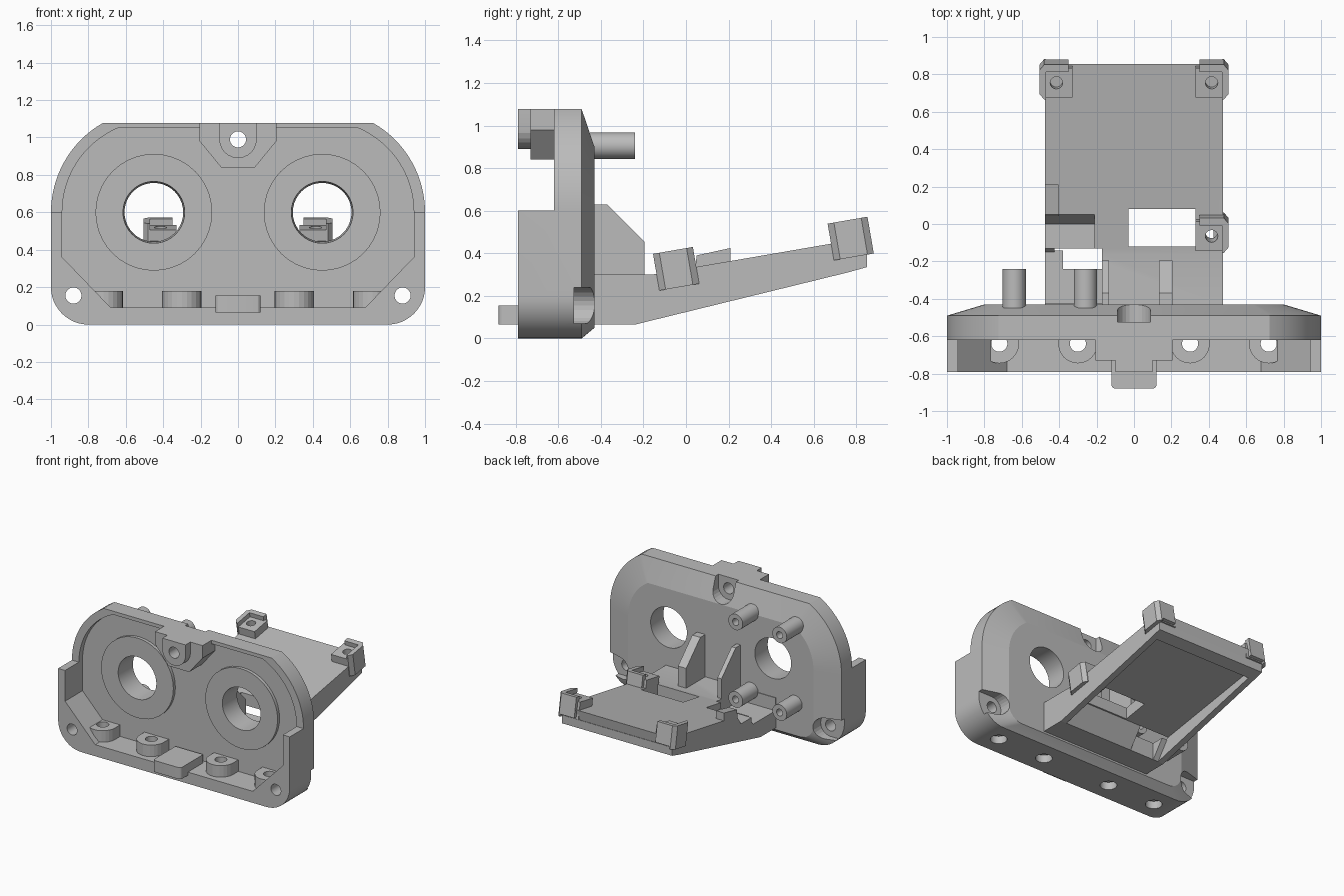
import bpy, bmesh, math
from mathutils import Matrix, Vector

cube = bpy.data.objects.get("Cube")
if cube:
    bpy.data.objects.remove(cube, do_unlink=True)

grey = bpy.data.materials.new("plain_grey")
grey.use_nodes = True
GREY = (0.5, 0.5, 0.5, 1)
grey.diffuse_color = GREY
grey.node_tree.nodes["Principled BSDF"].inputs["Base Color"].default_value = GREY


def loft(name, rings):
    """Closed solid through rings of matching 3D points."""
    bm = bmesh.new()
    loops = [[bm.verts.new(p) for p in ring] for ring in rings]
    n = len(loops[0])
    for a, b in zip(loops, loops[1:]):
        for i in range(n):
            bm.faces.new((a[i], a[(i + 1) % n], b[(i + 1) % n], b[i]))
    bm.faces.new(loops[0])
    bm.faces.new(loops[-1])
    bmesh.ops.recalc_face_normals(bm, faces=bm.faces)
    mesh = bpy.data.meshes.new(name)
    bm.to_mesh(mesh)
    bm.free()
    mesh.materials.append(grey)
    ob = bpy.data.objects.new(name, mesh)
    bpy.context.collection.objects.link(ob)
    return ob


def prism(name, pts, axis, a, b):
    """Extrude a 2D outline along one axis."""
    place = {"x": lambda p, t: (t, p[0], p[1]),
             "y": lambda p, t: (p[0], t, p[1]),
             "z": lambda p, t: (p[0], p[1], t)}[axis]
    return loft(name, [[place(p, t) for p in pts] for t in (a, b)])


def box(name, x0, x1, y0, y1, z0, z1):
    return prism(name, [(x0, y0), (x1, y0), (x1, y1), (x0, y1)], "z", z0, z1)


def arc(cx, cy, r, start, end, n=12):
    return [(cx + r * math.cos(math.radians(start + (end - start) * i / n)),
             cy + r * math.sin(math.radians(start + (end - start) * i / n)))
            for i in range(n + 1)]


def rod(name, cx, cy, r, axis, a, b):
    return prism(name, arc(cx, cy, r, 0, 360, 40)[:-1], axis, a, b)


def combine(ob, tool, op="DIFFERENCE"):
    mod = ob.modifiers.new(op.lower(), "BOOLEAN")
    mod.operation, mod.solver, mod.object = op, "EXACT", tool
    bpy.context.view_layer.objects.active = ob
    bpy.ops.object.modifier_apply(modifier=mod.name)
    bpy.data.objects.remove(tool, do_unlink=True)


def mirrored(pts):
    return pts + [(-x, z) for x, z in reversed(pts)]


def outline(r, top, side, bottom, corner):
    """Face outline: rounded low corners, big shoulders cut off by a flat top."""
    shoulder = math.degrees(math.asin((top - 0.6) / r))
    return mirrored(arc(side - corner, bottom + corner, corner, -90, 0)
                    + arc(0.45, 0.6, r, 0, shoulder, 16))


# Housing shell with sloped rear edge
outer = outline(0.55, 1.077, 1.0, 0, 0.2)
rear = outline(0.35, 0.9, 0.8, 0.05, 0.12)
housing = loft("housing", [[(x, y, z) for x, z in pts]
                           for y, pts in ((-0.79, outer), (-0.49, outer), (-0.43, rear))])
shoulder = math.degrees(math.asin(0.45 / 0.49))
inside = mirrored([(0.68, 0.09), (0.94, 0.36)] + arc(0.45, 0.6, 0.49, 0, shoulder, 16))
combine(housing, prism("cavity", inside, "y", -0.9, -0.575))
combine(housing, box("front_step", -1.1, 1.1, -0.9, -0.62, 0.6, 1.2))

# Lens rims, top screw boss and floor screw bosses
for s in (-1, 1):
    combine(housing, rod("lens_rim", s * 0.45, 0.6, 0.312, "y", -0.6, -0.55), "UNION")
flare = mirrored([(0.09, 0.84), (0.205, 0.98), (0.205, 1.077)])
combine(housing, prism("top_flare", flare, "y", -0.73, -0.54), "UNION")
u_shape = arc(0, 0.99, 0.1, 180, 360) + [(0.1, 1.077), (-0.1, 1.077)]
combine(housing, prism("top_boss", u_shape, "y", -0.79, -0.6), "UNION")
floor_screws = (-0.72, -0.3, 0.3, 0.72)
for x in floor_screws:
    shape = arc(x, -0.64, 0.105, 180, 360) + [(x + 0.105, -0.55), (x - 0.105, -0.55)]
    combine(housing, prism("floor_boss", shape, "z", 0.05, 0.18), "UNION")

# Holes and rear screw recesses
for x in floor_screws:
    combine(housing, rod("hole", x, -0.64, 0.043, "z", -0.1, 0.3))
    combine(housing, rod("counterbore", x, -0.64, 0.06, "z", -0.1, 0.06))
for s in (-1, 1):
    lens = [[(x, y, z) for x, z in arc(s * 0.45, 0.6, r, 0, 360, 40)[:-1]]
            for y, r in ((-0.7, 0.17), (-0.43, 0.157), (-0.3, 0.157))]
    combine(housing, loft("lens_hole", lens))
    combine(housing, rod("hole", s * 0.88, 0.155, 0.043, "y", -0.9, -0.3))
    slot = arc(0.88, 0.155, 0.085, 90, 270) + [(1.1, 0.07), (1.1, 0.24)]
    combine(housing, prism("recess", [(s * x, z) for x, z in slot], "y", -0.525, -0.3))
combine(housing, rod("hole", 0, 0.99, 0.043, "y", -0.9, -0.3))
slot = arc(0, 0.99, 0.088, 180, 360) + [(0.088, 1.2), (-0.088, 1.2)]
combine(housing, prism("recess", slot, "y", -0.525, -0.3))

# Front tab
tab = arc(0.1, -0.86, 0.02, -90, 0, 4) + [(0.12, -0.6)]
prism("front_tab", mirrored(tab), "z", 0.065, 0.155)

# Hollow standoffs behind one lens
for x in (-0.64, -0.26):
    for z in (0.3, 0.905):
        pin = rod("standoff", x, z, 0.062, "y", -0.45, -0.24)
        combine(pin, rod("bore", x, z, 0.027, "y", -0.4, -0.2))

# Sloping deck and its mounting block
deck = prism("deck", [(-0.44, 0.065), (-0.24, 0.065), (-0.13, 0.215), (0.84, 0.375),
                      (0.855, 0.475), (-0.16, 0.3), (-0.44, 0.3)], "x", -0.475, 0.475)
combine(deck, box("window", -0.03, 0.33, -0.12, 0.08, 0, 1))
combine(deck, box("side_notch", -0.6, -0.17, -0.425, -0.13, 0.2, 1))
combine(deck, prism("shelf_cut", [(-0.14, 0.26), (0, 0.26), (0.08, 0.38), (-0.14, 0.38)],
                    "x", -0.6, -0.21))
combine(deck, box("slot", -0.38, -0.17, -0.24, -0.13, 0, 1))
combine(deck, rod("screw_hole", 0.415, -0.055, 0.033, "z", 0, 1))

# Side ribs and end lip under the deck
rib = [(-0.26, 0.065), (-0.24, 0.065), (0.76, 0.31), (0.85, 0.335), (0.85, 0.385), (-0.13, 0.225)]
for x in (-0.475, 0.425):
    prism("deck_rib", rib, "x", x, x + 0.05)
prism("end_lip", [(0.76, 0.31), (0.85, 0.335), (0.85, 0.4), (0.78, 0.38)], "x", -0.475, 0.475)

# Gussets against the housing
gusset = [(-0.44, 0.2), (-0.44, 0.63), (-0.37, 0.63), (-0.195, 0.455), (-0.195, 0.3), (-0.16, 0.28)]
for a, b in ((-0.17, -0.135), (0.135, 0.205)):
    prism("gusset", gusset, "x", a, b)

# Small rail on the deck
prism("deck_rail", [(0.04, 0.3), (0.05, 0.39), (0.21, 0.425), (0.21, 0.33)], "x", -0.475, -0.405)


def corner_post(side, y):
    """Screw pad with a back lip and an outer cheek, tilted with the deck."""
    level = 0.3 + 0.173 * (y + 0.16)
    tilt = Matrix.Translation((0, y, level)) @ Matrix.Rotation(math.radians(9.8), 4, "X")
    pad = box("post_pad", 0.33, 0.48, -0.08, 0.08, -0.07, 0.06)
    combine(pad, rod("hole", 0.415, 0, 0.033, "z", -0.2, 0.2))
    lip = box("post_lip", 0.35, 0.48, 0.065, 0.105, -0.06, 0.095)
    cheek = prism("post_cheek", [(0.47, -0.085), (0.48, -0.085), (0.505, -0.055), (0.505, 0.075),
                                 (0.48, 0.105), (0.47, 0.105)], "z", -0.08, 0.095)
    for ob in (pad, lip, cheek):
        ob.data.transform(Matrix.Scale(side, 4, Vector((1, 0, 0))))
        if side < 0:
            ob.data.flip_normals()
        ob.data.transform(tilt)


corner_post(1, -0.055)
corner_post(1, 0.765)
corner_post(-1, 0.765)

# Smooth round surfaces, crisp edges
bpy.ops.object.select_all(action="DESELECT")
for ob in bpy.context.scene.objects:
    if ob.type == "MESH" and ob.data.materials and ob.data.materials[0] == grey:
        ob.select_set(True)
        bpy.context.view_layer.objects.active = ob
bpy.ops.object.shade_smooth_by_angle(angle=math.radians(12))
